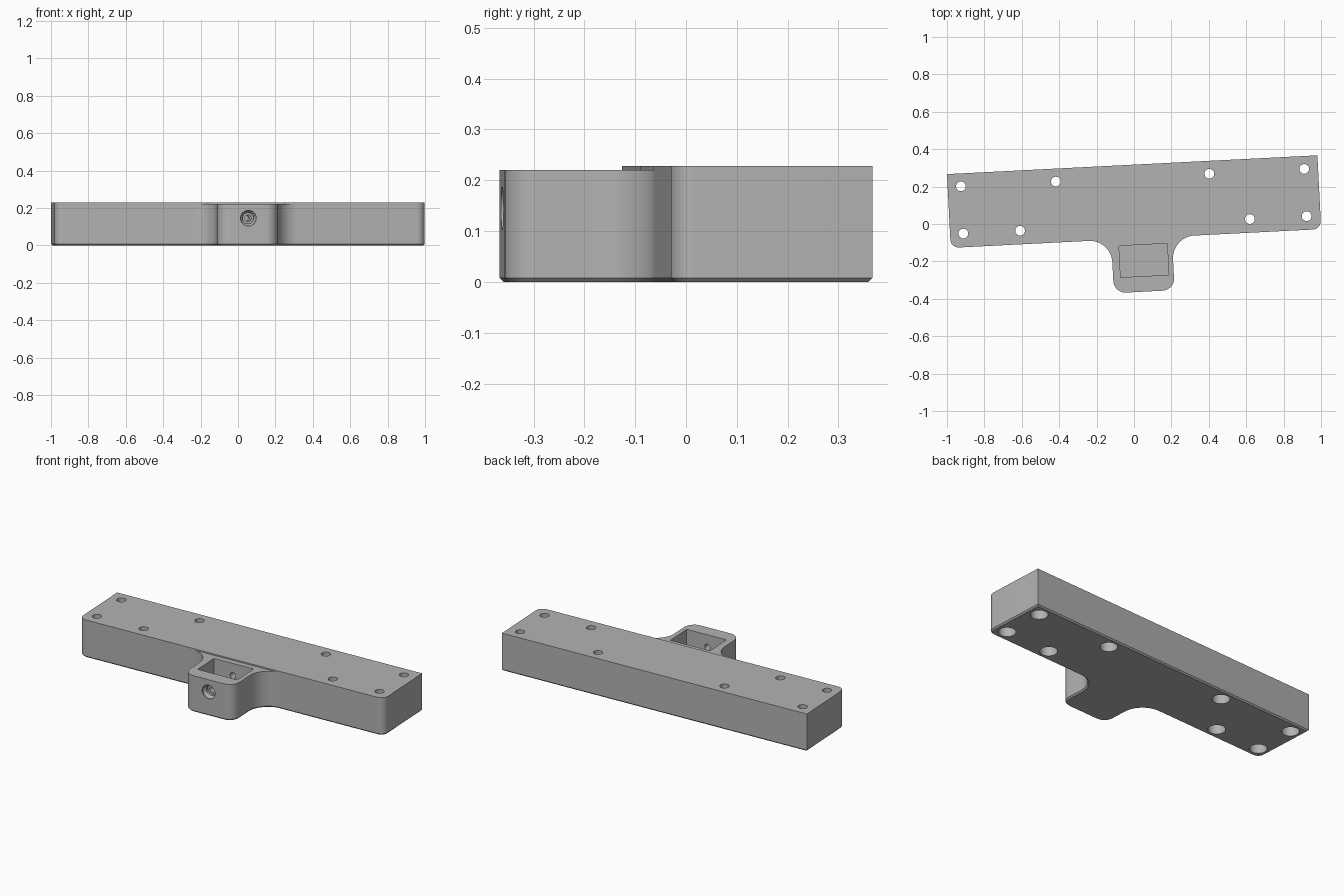
import bpy, bmesh
from math import sin, cos, radians, pi
from mathutils import Matrix

if "Cube" in bpy.data.objects:
    bpy.data.objects.remove(bpy.data.objects["Cube"], do_unlink=True)

HEIGHT, TAB_HEIGHT, CHAMFER = 0.228, 0.22, 0.008
LEFT, RIGHT, FRONT, BACK = -0.985, 0.998, -0.078, 0.317
TAB_L, TAB_R, TAB_FRONT = -0.126, 0.199, -0.364
TILT = Matrix.Rotation(radians(2.9), 4, "Z")

grey = bpy.data.materials.new("plain grey")
grey.use_nodes = True
grey.diffuse_color = (0.45, 0.45, 0.45, 1)
grey.node_tree.nodes["Principled BSDF"].inputs["Base Color"].default_value = grey.diffuse_color


def make_object(name, bm):
    bmesh.ops.recalc_face_normals(bm, faces=bm.faces)
    mesh = bpy.data.meshes.new(name)
    bm.to_mesh(mesh)
    bm.free()
    mesh.materials.append(grey)
    obj = bpy.data.objects.new(name, mesh)
    bpy.context.collection.objects.link(obj)
    return obj


def arc(cx, cy, r, start, end, steps=12):
    angles = [radians(start + (end - start) * i / steps) for i in range(steps + 1)]
    return [(cx + r * cos(a), cy + r * sin(a)) for a in angles]


def lathe(bm, profile, matrix, sides=32):
    """Closed solid of revolution from (radius, height) pairs."""
    rings = [[bm.verts.new(matrix @ Matrix.Translation((r * cos(2 * pi * i / sides),
              r * sin(2 * pi * i / sides), z)).translation) for i in range(sides)]
             for r, z in profile]
    for low, high in zip(rings, rings[1:]):
        for i in range(sides):
            j = (i + 1) % sides
            bm.faces.new((low[i], low[j], high[j], high[i]))
    bm.faces.new(rings[0])
    bm.faces.new(rings[-1])


def box(name, x0, x1, y0, y1, z0, z1):
    bm = bmesh.new()
    place = Matrix.Translation(((x0 + x1) / 2, (y0 + y1) / 2, (z0 + z1) / 2))
    size = Matrix.Diagonal((x1 - x0, y1 - y0, z1 - z0, 1))
    bmesh.ops.create_cube(bm, size=1, matrix=place @ size)
    return make_object(name, bm)


# Bar and tab outline, blended by fillets, extruded and chamfered underneath
CORNER, TAB_CORNER, FILLET = 0.045, 0.065, 0.12
outline = [(RIGHT, BACK), (LEFT, BACK)]
outline += arc(LEFT + CORNER, FRONT + CORNER, CORNER, 180, 270)
outline += arc(TAB_L - FILLET, FRONT - FILLET, FILLET, 90, 0)
outline += arc(TAB_L + TAB_CORNER, TAB_FRONT + TAB_CORNER, TAB_CORNER, 180, 270)
outline += arc(TAB_R - TAB_CORNER, TAB_FRONT + TAB_CORNER, TAB_CORNER, 270, 360)
outline += arc(TAB_R + FILLET, FRONT - FILLET, FILLET, 180, 90)
outline += arc(RIGHT - CORNER, FRONT + CORNER, CORNER, 270, 360)
bm = bmesh.new()
base = bm.faces.new([bm.verts.new((x, y, 0)) for x, y in outline])
top = bmesh.ops.extrude_face_region(bm, geom=[base], use_keep_orig=True)
bmesh.ops.translate(bm, vec=(0, 0, HEIGHT),
                    verts=[v for v in top["geom"] if isinstance(v, bmesh.types.BMVert)])
bmesh.ops.recalc_face_normals(bm, faces=bm.faces)
rim = [e for e in bm.edges if all(v.co.z < 0.001 for v in e.verts)]
bmesh.ops.bevel(bm, geom=rim, offset=CHAMFER, segments=1, affect="EDGES")
block = make_object("mounting_block", bm)

# Counterbored mounting holes, mirrored left and right
bm = bmesh.new()
hole = [(0.048, -0.05), (0.048, 0.12), (0.026, 0.12), (0.026, 0.3)]
for x, y in [(0.919, 0.248), (0.411, 0.248), (0.919, -0.005), (0.615, -0.005)]:
    for side in (-1, 1):
        lathe(bm, hole, Matrix.Translation((0.005 + side * x, y, 0)))
cutters = [make_object("mounting_holes", bm)]

# Lower tab top and its nut pocket
cutters.append(box("tab_step", -0.3, 0.4, -0.6, FRONT - 0.001, TAB_HEIGHT, 0.4))
cutters.append(box("tab_pocket", -0.086, 0.172, -0.281, -0.113, 0.07, 0.4))

# Recessed screw hole through the tab into the bar
bm = bmesh.new()
screw = [(0.042, -0.05), (0.042, 0.01), (0.03, 0.025), (0.03, 0.04), (0.018, 0.04), (0.018, 0.4)]
lathe(bm, screw, Matrix.Translation((0.037, TAB_FRONT, 0.145)) @ Matrix.Rotation(-pi / 2, 4, "X"))
cutters.append(make_object("screw_hole", bm))

# Cut everything out of the block
bpy.context.view_layer.objects.active = block
for cutter in cutters:
    cutter.hide_render = True
    mod = block.modifiers.new(cutter.name, "BOOLEAN")
    mod.operation, mod.solver, mod.object = "DIFFERENCE", "EXACT", cutter
    bpy.ops.object.modifier_apply(modifier=mod.name)
    bpy.data.objects.remove(cutter, do_unlink=True)

# Set the block at its slight angle and smooth the round parts
block.data.transform(TILT)
bpy.ops.object.select_all(action="DESELECT")
block.select_set(True)
bpy.ops.object.shade_smooth_by_angle(angle=radians(30))
